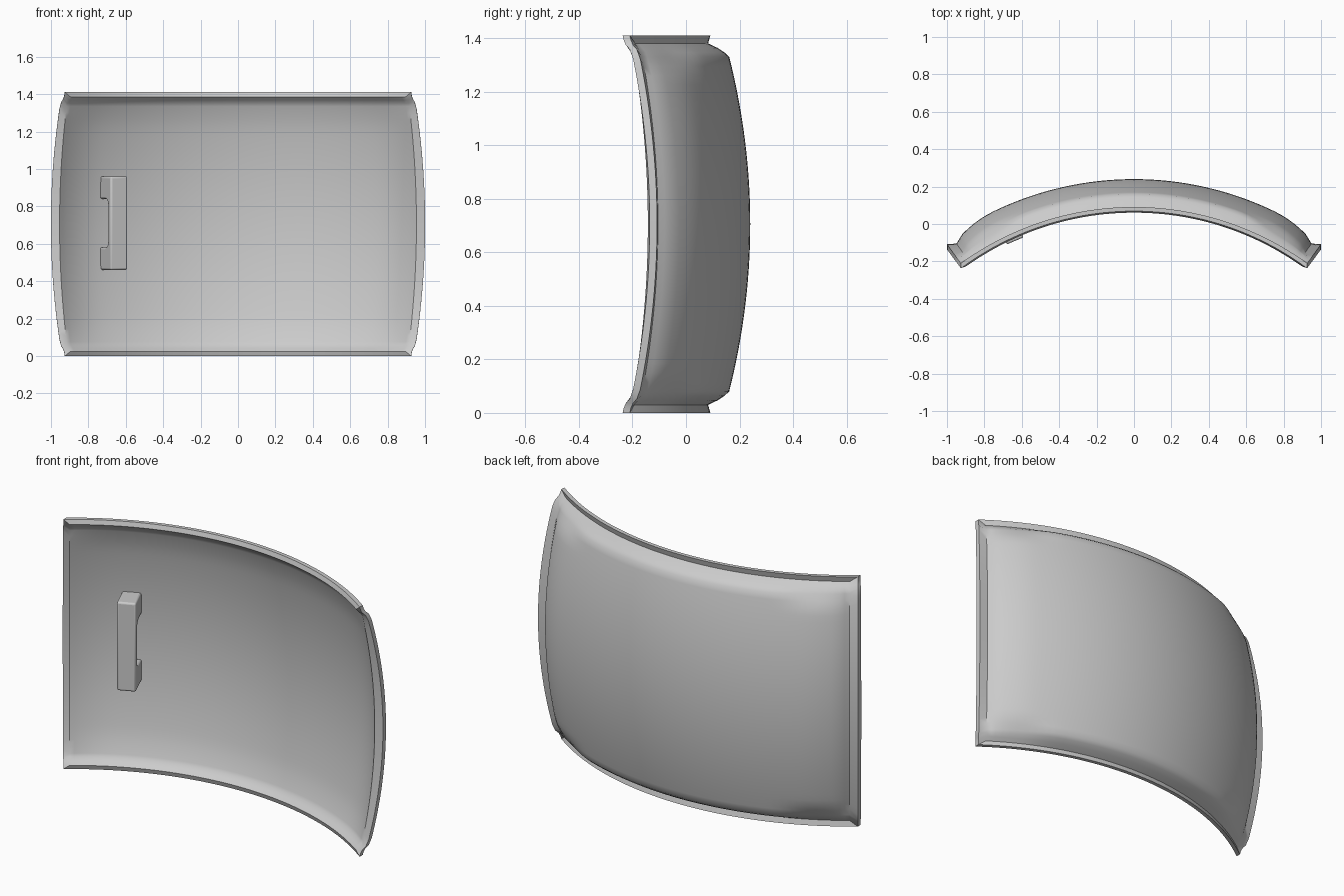
import bpy, bmesh
from math import sin, cos, radians
from mathutils import Vector

cube = bpy.data.objects.get("Cube")
if cube:
    bpy.data.objects.remove(cube, do_unlink=True)

MID_Z = 0.705          # mid height of the panel
CENTRE_Y = -1.485      # axis of the horizontal curve


def clamp(t):
    return max(0.0, min(1.0, t))


def smooth(t):
    t = clamp(t)
    return t * t * (3 - 2 * t)


def ease_out(t):
    return 1 - (1 - clamp(t)) ** 2


def bulge(z):
    return 1 - ((z - MID_Z) / MID_Z) ** 2


def rim_radius(z):
    # The lip flares forward close to the top and bottom edges
    depth = MID_Z - abs(z - MID_Z)
    return 1.54 + 0.025 * clamp((depth - 0.03) / 0.03) + 0.101 * bulge(z)


def body_rise(z):
    return 1.625 + 0.1 * bulge(z) - rim_radius(z)


def place(angle, z, offset):
    r = rim_radius(z) + offset
    a = radians(angle)
    return Vector((r * sin(a), CENTRE_Y + r * cos(a), z))


def outer_offset(angle, z):
    # Hard sloped step along top and bottom, softened at the corners
    edge = 0.675 - abs(z - MID_Z)
    side = 34.5 - abs(angle)
    hard = clamp(edge / 0.05)
    soft = smooth(edge / 0.14 * 0.9 + 0.1 * hard)
    w = smooth((abs(angle) - 20) / 9)
    step = hard * (1 - w) + soft * w
    wrap = 0.5 * clamp(side / 1.8) + 0.5 * ease_out((side - 1.8) / 7)
    groove = 0.02 - 0.011 * bulge(z)
    return groove + (body_rise(z) - groove) * step * wrap


def inner_offset(angle, z):
    # Steepest next to the lip, easing into the hollow
    edge = 0.68 - abs(z - MID_Z)
    side = 35.4 - abs(angle)
    lip = -0.019 * bulge(z)
    hollow = body_rise(z) - 0.045
    return lip + (hollow - lip) * ease_out(edge / 0.18) * ease_out(side / 9)


def spaced(limit, count, extra):
    core = [limit * (2 * i / count - 1) for i in range(count + 1)]
    return [-e for e in extra] + core + list(reversed(extra))


def new_object(name, bm, angle):
    bmesh.ops.recalc_face_normals(bm, faces=bm.faces)
    mesh = bpy.data.meshes.new(name)
    bm.to_mesh(mesh)
    bm.free()
    obj = bpy.data.objects.new(name, mesh)
    bpy.context.collection.objects.link(obj)
    bpy.ops.object.select_all(action='DESELECT')
    obj.select_set(True)
    bpy.context.view_layer.objects.active = obj
    bpy.ops.object.shade_smooth_by_angle(angle=radians(angle))
    return obj


# Curved panel: outer and inner skins joined by a raised lip
us = spaced(0.948, 48, [1.0, 0.974])
vs = spaced(0.926, 36, [1.0, 0.975, 0.95])
nu, nv = len(us), len(vs)
perimeter = ([(i, 0) for i in range(nu - 1)] +
             [(nu - 1, j) for j in range(nv - 1)] +
             [(i, nv - 1) for i in range(nu - 1, 0, -1)] +
             [(0, j) for j in range(nv - 1, 0, -1)])

bm = bmesh.new()


def skin(half_angle, half_height, offset):
    grid = {}
    for i, u in enumerate(us):
        for j, v in enumerate(vs):
            a, z = u * half_angle, MID_Z + v * half_height
            grid[i, j] = bm.verts.new(place(a, z, offset(a, z)))
    for i in range(nu - 1):
        for j in range(nv - 1):
            bm.faces.new((grid[i, j], grid[i + 1, j],
                          grid[i + 1, j + 1], grid[i, j + 1]))
    return [grid[p] for p in perimeter]


def lip_loop(half_angle, half_height, offset):
    return [bm.verts.new(place(us[i] * half_angle,
                               MID_Z + vs[j] * half_height, offset))
            for i, j in perimeter]


loops = [skin(34.5, 0.675, outer_offset),
         lip_loop(36.0, 0.705, 0.036),
         lip_loop(36.55, 0.705, 0.014),
         skin(35.4, 0.68, inner_offset)]
for a, b in zip(loops, loops[1:]):
    for k in range(len(a)):
        n = (k + 1) % len(a)
        bm.faces.new((a[k], a[n], b[n], b[k]))
new_object("curved_panel", bm, 35)

# Handle: C-shaped bar standing off the inner face
half = [(0.25, 0), (0.25, 0.15), (0.13, 0.15), (0.13, 0.08),
        (0.125, 0.056), (0.113, 0.043), (0.09, 0.038)]
outline = half + [(-h, d) for h, d in reversed(half)]
front = Vector((-0.635, -0.09, 0.71))
across = Vector((cos(radians(23)), sin(radians(23)), 0))
back = Vector((-across.y, across.x, 0))

bm = bmesh.new()
face = bm.faces.new([bm.verts.new(front - across * 0.05 + back * d +
                                  Vector((0, 0, h))) for h, d in outline])
ext = bmesh.ops.extrude_face_region(bm, geom=[face])
bmesh.ops.translate(bm, vec=across * 0.1,
                    verts=[g for g in ext["geom"]
                           if isinstance(g, bmesh.types.BMVert)])
handle = new_object("handle", bm, 35)
bevel = handle.modifiers.new("rounded_edges", 'BEVEL')
bevel.width = 0.01
bevel.segments = 3
bevel.limit_method = 'ANGLE'
bevel.angle_limit = radians(50)
